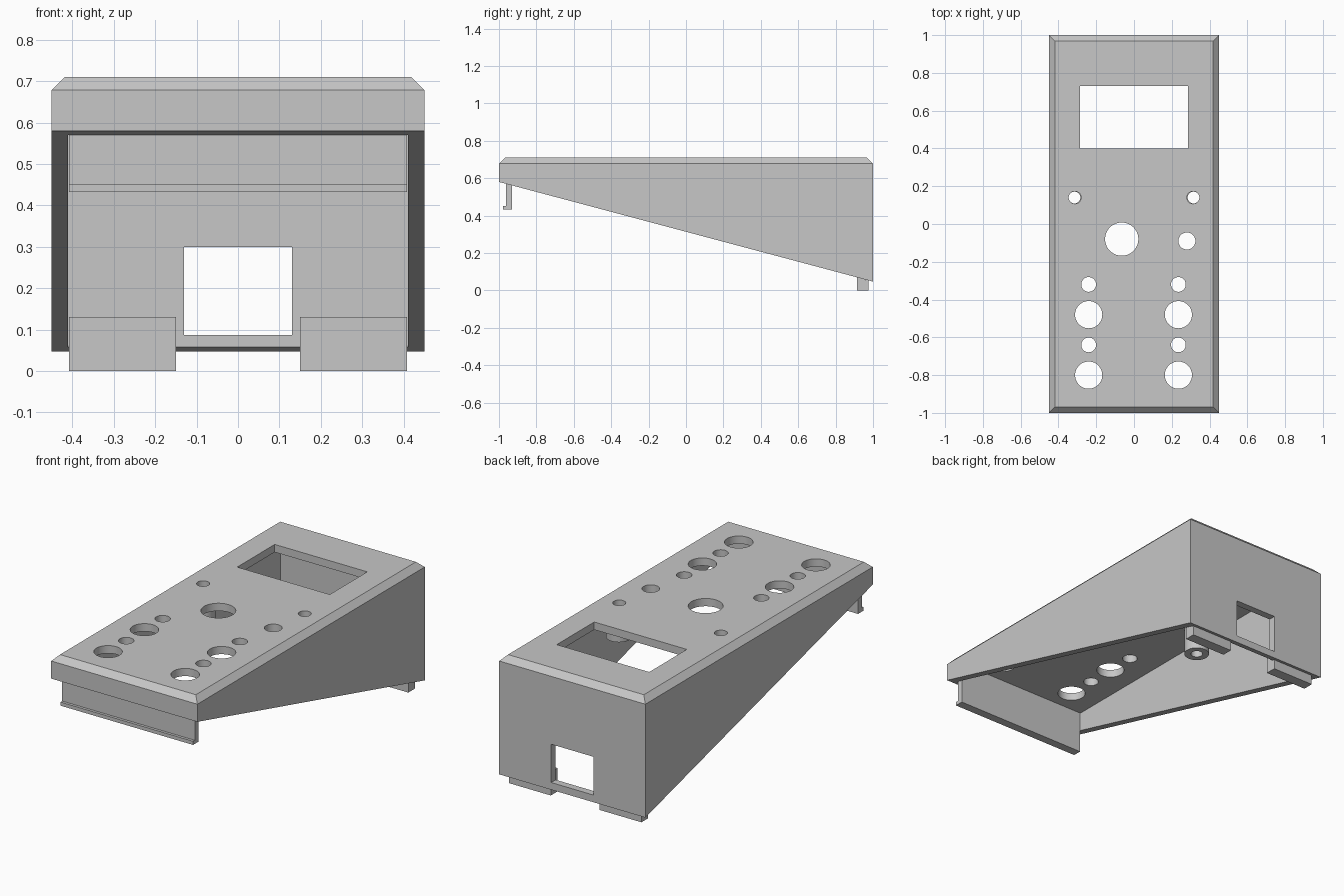
import bpy, bmesh, math
from mathutils import Vector

cube = bpy.data.objects.get("Cube")
if cube:
    bpy.data.objects.remove(cube, do_unlink=True)

grey = bpy.data.materials.new("plain grey")
grey.use_nodes = True
GREY = (0.57, 0.57, 0.57, 1)
grey.diffuse_color = GREY
grey.node_tree.nodes["Principled BSDF"].inputs["Base Color"].default_value = GREY

TOP, CEILING, WALL = 0.71, 0.667, 0.04


def make(name, bm):
    bmesh.ops.recalc_face_normals(bm, faces=bm.faces[:])
    mesh = bpy.data.meshes.new(name)
    bm.to_mesh(mesh)
    bm.free()
    mesh.materials.append(grey)
    obj = bpy.data.objects.new(name, mesh)
    bpy.context.scene.collection.objects.link(obj)
    return obj


def box_bm(lo, hi):
    bm = bmesh.new()
    bmesh.ops.create_cube(bm, size=1)
    lo, hi = Vector(lo), Vector(hi)
    for v in bm.verts:
        v.co = (lo + hi) / 2 + v.co * (hi - lo)
    return bm


def box(name, lo, hi):
    return make(name, box_bm(lo, hi))


def cylinder(name, x, y, r, z0, z1):
    bm = bmesh.new()
    bmesh.ops.create_cone(bm, cap_ends=True, segments=48, radius1=r, radius2=r, depth=z1 - z0)
    bmesh.ops.translate(bm, vec=(x, y, (z0 + z1) / 2), verts=bm.verts[:])
    return make(name, bm)


def cut(obj, cutters):
    # Subtract each cutter, bake the result and drop the cutters
    for c in cutters:
        c.hide_render = True
        mod = obj.modifiers.new("cut", 'BOOLEAN')
        mod.operation, mod.solver, mod.object = 'DIFFERENCE', 'EXACT', c
    bpy.context.view_layer.update()
    graph = bpy.context.evaluated_depsgraph_get()
    mesh = bpy.data.meshes.new_from_object(obj.evaluated_get(graph))
    obj.modifiers.clear()
    obj.data = mesh
    for c in cutters:
        bpy.data.objects.remove(c, do_unlink=True)


# Wedge body: box with chamfered top rim, sliced by the sloping underside
bm = box_bm((-0.45, -1, -0.2), (0.45, 1, TOP))
rim = [e for e in bm.edges if all(v.co.z > 0.5 for v in e.verts)]
bmesh.ops.bevel(bm, geom=rim, offset=0.032, segments=1, affect='EDGES')
cutting = bmesh.ops.bisect_plane(bm, geom=bm.verts[:] + bm.edges[:] + bm.faces[:],
                                 plane_co=(0, 1, 0.047), plane_no=(0, -0.533, -2),
                                 clear_outer=True)
bmesh.ops.holes_fill(bm, edges=[e for e in bm.edges if e.is_boundary])
case = make("case_shell", bm)

# Hollow, display window and rear port
cutters = [
    box("hollow", (-0.45 + WALL, -1 + WALL, -0.5), (0.45 - WALL, 1 - WALL, CEILING)),
    box("display_opening", (-0.285, 0.40, 0.6), (0.285, 0.73, 0.9)),
    box("port_opening", (-0.13, 0.9, 0.087), (0.13, 1.1, 0.30)),
]
# Panel holes: x, y, radius
holes = [(-0.065, -0.08, 0.088), (0.28, -0.09, 0.045)]
for x in (-0.24, 0.235):
    for y, r in ((-0.32, 0.039), (-0.48, 0.072), (-0.64, 0.039), (-0.80, 0.072)):
        holes.append((x, y, r))
for x in (-0.313, 0.313):
    holes.append((x, 0.14, 0.033))
cutters += [cylinder("panel_hole", x, y, r, 0.6, 0.9) for x, y, r in holes]
cut(case, cutters)
parts = [case]

# Hanging bosses under the two upper small holes, and hooked rear feet
for side, s in (("left", 1), ("right", -1)):
    boss = cylinder(side + "_boss", s * 0.315, 0.14, 0.065, 0.52, CEILING + 0.001)
    cut(boss, [cylinder("bore", s * 0.315, 0.14, 0.031, 0.4, 0.8)])
    parts.append(boss)
    x0, x1 = sorted((s * 0.15, s * 0.408))
    parts.append(box(side + "_rear_foot", (x0, 0.915, 0), (x1, 0.961, 0.13)))
    parts.append(box(side + "_rear_foot_hook", (x0, 0.96, 0), (x1, 0.975, 0.055)))

# Front clip: a hanging plate with a small lip at its lower edge
parts.append(box("front_clip", (-0.408, -0.963, 0.432), (0.408, -0.93, CEILING)))
parts.append(box("front_clip_lip", (-0.408, -0.978, 0.432), (0.408, -0.962, 0.452)))

# Smooth round walls, sharp corners
bpy.ops.object.select_all(action='DESELECT')
for p in parts:
    p.select_set(True)
bpy.context.view_layer.objects.active = case
bpy.ops.object.shade_smooth_by_angle(angle=math.radians(30))
